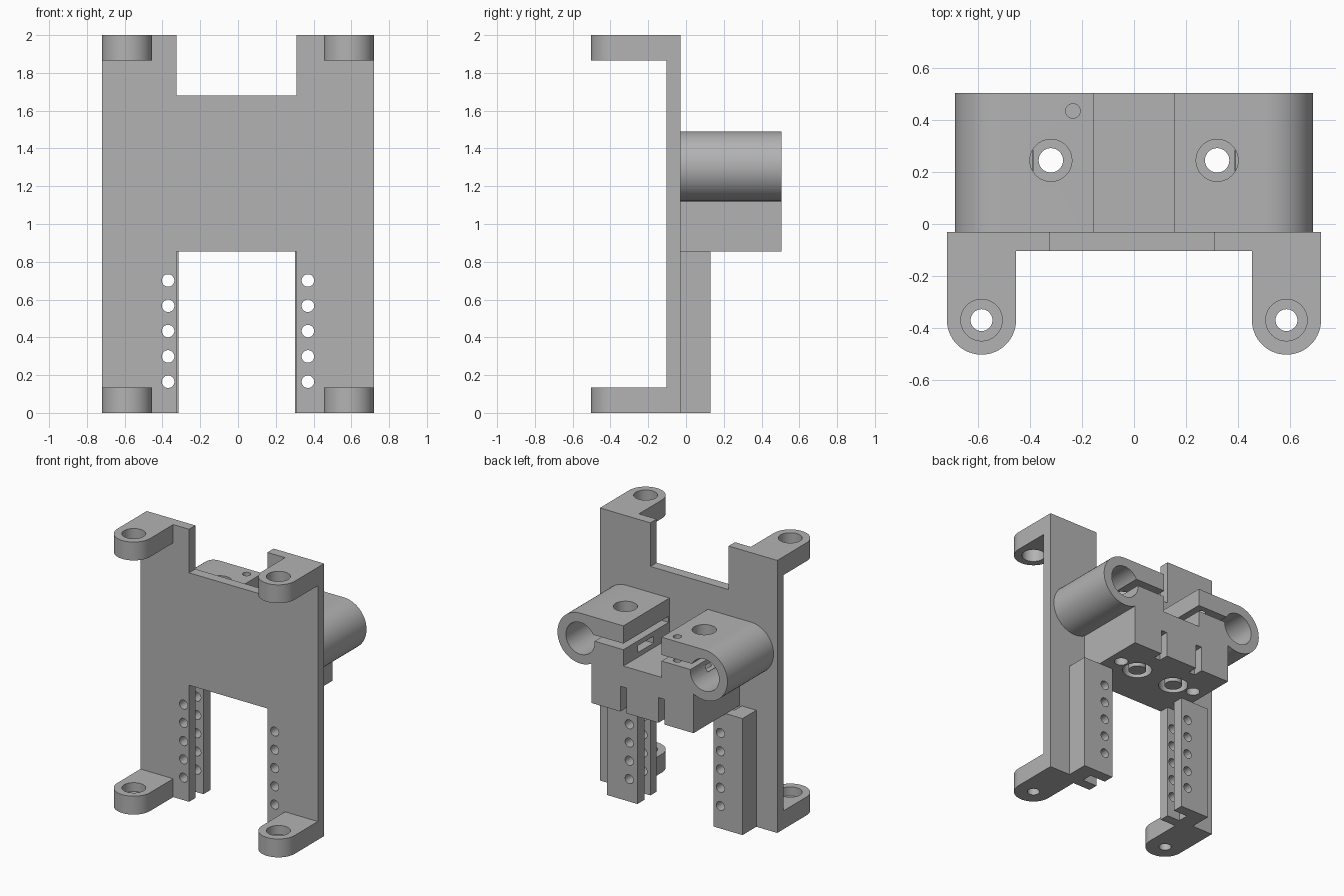
import bpy, bmesh
from math import sin, cos, pi, radians, asin
from mathutils import Vector

cube = bpy.data.objects.get("Cube")
if cube:
    bpy.data.objects.remove(cube, do_unlink=True)

GREY = (0.45, 0.45, 0.45, 1)
mat = bpy.data.materials.new("matte grey")
mat.use_nodes = True
mat.diffuse_color = GREY
mat.node_tree.nodes["Principled BSDF"].inputs["Base Color"].default_value = GREY


def prism(name, pts, axis, lo, hi):
    """Extrude a 2D profile along an axis between lo and hi."""
    place = {"x": lambda a, b, h: (h, a, b),
             "y": lambda a, b, h: (a, h, b),
             "z": lambda a, b, h: (a, b, h)}[axis]
    bm = bmesh.new()
    face = bm.faces.new([bm.verts.new(place(a, b, lo)) for a, b in pts])
    ext = bmesh.ops.extrude_face_region(bm, geom=[face])
    verts = [g for g in ext["geom"] if isinstance(g, bmesh.types.BMVert)]
    bmesh.ops.translate(bm, verts=verts, vec=Vector(place(0, 0, hi - lo)))
    bmesh.ops.recalc_face_normals(bm, faces=bm.faces)
    mesh = bpy.data.meshes.new(name)
    bm.to_mesh(mesh)
    bm.free()
    mesh.materials.append(mat)
    obj = bpy.data.objects.new(name, mesh)
    bpy.context.collection.objects.link(obj)
    return obj


def box(name, x0, x1, y0, y1, z0, z1):
    return prism(name, [(x0, y0), (x1, y0), (x1, y1), (x0, y1)], "z", z0, z1)


def arc(a, b, r, start, end, n=32):
    steps = [radians(start + (end - start) * i / n) for i in range(n + 1)]
    return [(a + r * cos(t), b + r * sin(t)) for t in steps]


def rod(a, b, r, axis, lo, hi):
    return prism("cutter", arc(a, b, r, 0, 360, 40)[:-1], axis, lo, hi)


def combine(obj, other, operation="DIFFERENCE"):
    """Apply a boolean and throw the helper away."""
    other.hide_render = True
    mod = obj.modifiers.new("cut", "BOOLEAN")
    mod.operation, mod.solver, mod.object = operation, "EXACT", other
    graph = bpy.context.evaluated_depsgraph_get()
    mesh = bpy.data.meshes.new_from_object(obj.evaluated_get(graph))
    obj.modifiers.clear()
    obj.data = mesh
    bpy.data.objects.remove(other, do_unlink=True)


def smooth(obj):
    bpy.ops.object.select_all(action="DESELECT")
    obj.select_set(True)
    bpy.context.view_layer.objects.active = obj
    bpy.ops.object.shade_smooth_by_angle(angle=radians(30))


HOLE_X, HOLE_R = 0.37, 0.033
HOLES_Z = [0.165 + 0.134 * i for i in range(5)]

# Back plate with an upper and a lower notch
W, L, R = 0.72, -0.325, 0.31
plate = prism("back_plate", [
    (-W, 0), (L, 0), (L, 0.855), (R, 0.855), (R, 0), (W, 0),
    (W, 2), (R, 2), (R, 1.68), (L, 1.68), (L, 2), (-W, 2)], "y", -0.103, -0.03)

# Rounded mounting lugs at the four corners
for side in (-1, 1):
    cx = side * 0.587
    for z0 in (0, 1.865):
        outline = [(cx + 0.133, -0.05), (cx - 0.133, -0.05)]
        outline += arc(cx, -0.37, 0.133, 180, 360)
        combine(plate, prism("lug", outline, "z", z0, z0 + 0.135), "UNION")
    combine(plate, rod(cx, -0.37, 0.08, "z", 1.8, 2.1))
    combine(plate, rod(cx, -0.37, 0.042, "z", -0.1, 0.1))
    combine(plate, rod(cx, -0.37, 0.08, "z", 0.07, 0.2))
    for z in HOLES_Z:
        combine(plate, rod(side * HOLE_X, z, HOLE_R, "y", -0.2, 0.1))
smooth(plate)

# Slotted rails behind the lower legs
for side, word, inner in ((-1, "right", -0.315), (1, "left", 0.303)):
    outer, deep = side * 0.55, side * 0.43
    rail = prism(word + "_rail", [
        (outer, -0.03), (deep, -0.03), (deep, 0.05), (inner, 0.05),
        (inner, 0.13), (outer, 0.13)], "z", 0, 0.855)
    for z in HOLES_Z:
        combine(rail, rod(side * HOLE_X, z, HOLE_R, "y", -0.2, 0.3))
    smooth(rail)

# Clamp block: two round sleeves with tabs either side of a channel
CX, CZ, CR = 0.505, 1.305, 0.185
BLOCK, TAB, TOP = 0.415, 0.155, 1.49
start = -90 - math_deg if (math_deg := asin((CX - BLOCK) / CR) * 180 / pi) else -90
half = [(BLOCK, 0.855)] + arc(CX, CZ, CR, start, 90) + [(TAB, TOP), (TAB, 1.195)]
profile = half + [(-x, z) for x, z in reversed(half)]
clamp = prism("rod_clamp", profile, "y", -0.03, 0.505)
for side in (-1, 1):
    def span(a, b):
        return sorted((side * a, side * b))
    # Rod bore, clamping gap and bolt hole
    combine(clamp, rod(side * CX, CZ, 0.117, "y", -0.02, 0.6))
    combine(clamp, box("gap", *span(0.1, CX), -0.02, 0.6, 1.315, 1.36))
    combine(clamp, rod(side * 0.32, 0.245, 0.081, "z", 1.34, 1.6))
    combine(clamp, rod(side * 0.32, 0.245, 0.047, "z", 0.8, 1.35))
    # Nut pocket opening into the channel
    combine(clamp, box("pocket", *span(0.1, 0.41), 0.155, 0.335, 1.23, 1.28))
    # Back slits and ring grooves under the block
    combine(clamp, box("slit", *span(0.13, 0.18), 0.43, 0.6, 0.8, 1.04))
    ring = rod(side * 0.16, 0.225, 0.1, "z", 0.8, 0.98)
    combine(ring, rod(side * 0.16, 0.225, 0.06, "z", 0.7, 1.1))
    combine(clamp, ring)
# Small pin hole through one tab
combine(clamp, rod(-0.235, 0.435, 0.028, "z", 1.2, 1.6))
smooth(clamp)
